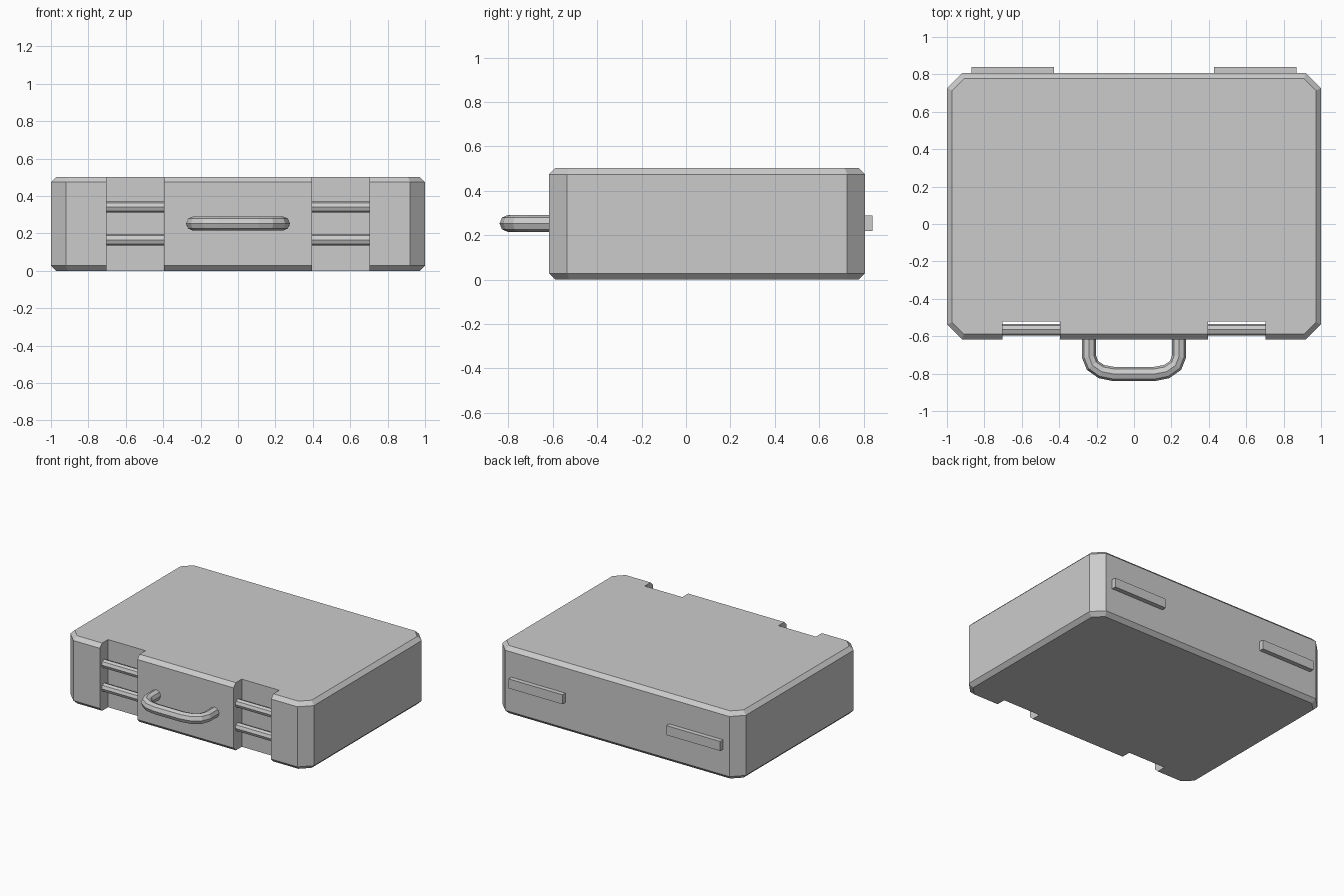
import bpy, bmesh, math
from mathutils import Matrix

if "Cube" in bpy.data.objects:
    bpy.data.objects.remove(bpy.data.objects["Cube"])

Y0, Y1, H = -0.617, 0.806, 0.502      # case front, back and height


def box(name, x0, x1, y0, y1, z0, z1, chamfer=0.0, rim=0.0):
    """Box with optional chamfered vertical corners and bevelled top/bottom rims."""
    bm = bmesh.new()
    m = Matrix.Translation(((x0 + x1) / 2, (y0 + y1) / 2, (z0 + z1) / 2))
    m = m @ Matrix.Diagonal((x1 - x0, y1 - y0, z1 - z0, 1))
    bmesh.ops.create_cube(bm, size=1, matrix=m)
    if chamfer:
        upright = [e for e in bm.edges if abs(e.verts[0].co.z - e.verts[1].co.z) > 0.01]
        bmesh.ops.bevel(bm, geom=upright, offset=chamfer, segments=1, affect='EDGES')
    if rim:
        flat = [e for e in bm.edges if abs(e.verts[0].co.z - e.verts[1].co.z) < 1e-4]
        bmesh.ops.bevel(bm, geom=flat, offset=rim, segments=1, affect='EDGES')
    return finish(name, bm)


def finish(name, bm):
    me = bpy.data.meshes.new(name)
    bm.to_mesh(me)
    bm.free()
    ob = bpy.data.objects.new(name, me)
    bpy.context.collection.objects.link(ob)
    return ob


# Case with chamfered corners and bevelled rims
case = box("case", -1, 1, Y0, Y1, 0, H, chamfer=0.08, rim=0.028)

for side, sx in (("left", -1), ("right", 1)):
    def span(a, b):
        return sorted((sx * a, sx * b))

    # Latch recess cut through the front edge
    cutter = box("recess_cutter_" + side, *span(0.395, 0.703), Y0 - 0.1, -0.52, -0.1, H + 0.1)
    cutter.hide_render = True
    cutter.hide_viewport = True
    mod = case.modifiers.new("recess_" + side, 'BOOLEAN')
    mod.operation = 'DIFFERENCE'
    mod.solver = 'EXACT'
    mod.object = cutter

    # Two eight-sided rods across each recess
    for level, z in (("lower", 0.166), ("upper", 0.342)):
        bm = bmesh.new()
        m = Matrix.Translation((sx * 0.549, -0.565, z)) @ Matrix.Rotation(math.pi / 2, 4, 'Y')
        bmesh.ops.create_cone(bm, cap_ends=True, segments=8, radius1=0.031,
                              radius2=0.031, depth=0.33, matrix=m)
        finish(f"latch_rod_{side}_{level}", bm)

    # Hinge plate on the back
    box("hinge_" + side, *span(0.427, 0.869), Y1 - 0.02, 0.84, 0.218, 0.288)

# Handle: eight-sided tube along a U-shaped path
half = [(0.24, -0.60)]
half += [(0.107 + 0.133 * math.cos(a), -0.71 - 0.092 * math.sin(a))
         for a in (math.radians(30 * i) for i in range(4))]
path = half + [(-x, y) for x, y in reversed(half)]
cu = bpy.data.curves.new("handle", 'CURVE')
cu.dimensions = '3D'
cu.bevel_depth = 0.038
cu.bevel_resolution = 2
cu.use_fill_caps = True
sp = cu.splines.new('POLY')
sp.points.add(len(path) - 1)
for p, (x, y) in zip(sp.points, path):
    p.co = (x, y, 0.253, 1)
sp.use_smooth = False
handle = bpy.data.objects.new("handle", cu)
bpy.context.collection.objects.link(handle)
bpy.context.view_layer.objects.active = handle
handle.select_set(True)
bpy.ops.object.convert(target='MESH')
